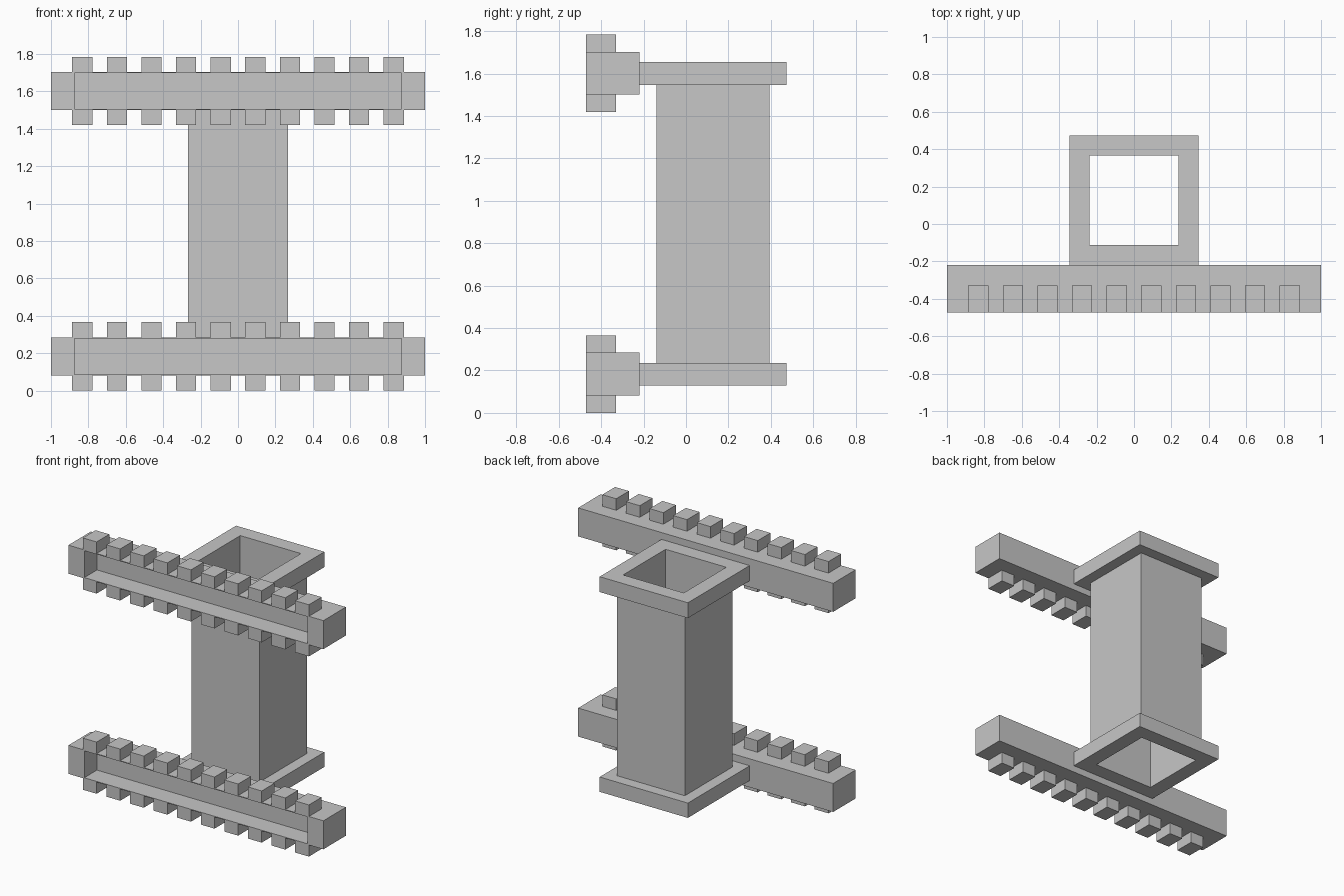
import bpy
import bmesh

cube = bpy.data.objects.get("Cube")
if cube:
    bpy.data.objects.remove(cube, do_unlink=True)

grey = bpy.data.materials.new("light_grey")
grey.use_nodes = True
GREY = (0.57, 0.57, 0.57, 1)
grey.diffuse_color = GREY
grey.node_tree.nodes["Principled BSDF"].inputs["Base Color"].default_value = GREY


def add_box(bm, x, y, z):
    """Add a box from (low, high) pairs and return its faces."""
    verts = bmesh.ops.create_cube(bm, size=1)["verts"]
    for v in verts:
        v.co = [lo + (c + 0.5) * (hi - lo) for c, (lo, hi) in zip(v.co, (x, y, z))]
    return list({f for v in verts for f in v.link_faces})


def finish(bm, name):
    bmesh.ops.recalc_face_normals(bm, faces=bm.faces)
    mesh = bpy.data.meshes.new(name)
    bm.to_mesh(mesh)
    bm.free()
    mesh.materials.append(grey)
    obj = bpy.data.objects.new(name, mesh)
    bpy.context.collection.objects.link(obj)


FRONT, POCKET, REAR = -0.472, -0.33, -0.22
CENTRE_Y, BORE = 0.127, 0.238


def rack(name, base):
    # Beam with a thin-lipped pocket sunk into its front
    z0, z1 = base + 0.082, base + 0.284
    bm = bmesh.new()
    faces = add_box(bm, (-1, 1), (FRONT, REAR), (z0, z1))
    front = min(faces, key=lambda f: f.calc_center_median().y)
    bmesh.ops.inset_region(bm, faces=[front], thickness=0.008)
    for v in front.verts:
        v.co.x = 0.875 if v.co.x > 0 else -0.875
    pocket = bmesh.ops.extrude_discrete_faces(bm, faces=[front])["faces"][0]
    for v in pocket.verts:
        v.co.y = POCKET
    finish(bm, name + "_beam")

    # Ten square teeth along the top and bottom edges
    bm = bmesh.new()
    for i in range(10):
        x = (i - 4.5) * 0.185
        for z in ((base, z0), (z1, base + 0.366)):
            add_box(bm, (x - 0.054, x + 0.054), (FRONT, POCKET), z)
    finish(bm, name + "_teeth")


def square_tube(name, levels):
    """Loft a square outer wall through (half width, z) levels around a bore."""
    bm = bmesh.new()
    loops = []
    path = levels + [(BORE, levels[-1][1]), (BORE, levels[0][1])]
    for r, z in path:
        loops.append([bm.verts.new((sx * r, CENTRE_Y + sy * r, z))
                      for sx, sy in ((-1, -1), (1, -1), (1, 1), (-1, 1))])
    for a, b in zip(loops, loops[1:] + loops[:1]):
        for i in range(4):
            j = (i + 1) % 4
            bm.faces.new((a[i], a[j], b[j], b[i]))
    finish(bm, name)


rack("lower", 0)
rack("upper", 1.419)

# Hollow column with a flange at each end
COLUMN, FLANGE = 0.266, 0.346
square_tube("flanged_column", [
    (FLANGE, 0.13), (FLANGE, 0.235), (COLUMN, 0.235),
    (COLUMN, 1.546), (FLANGE, 1.546), (FLANGE, 1.655)])
